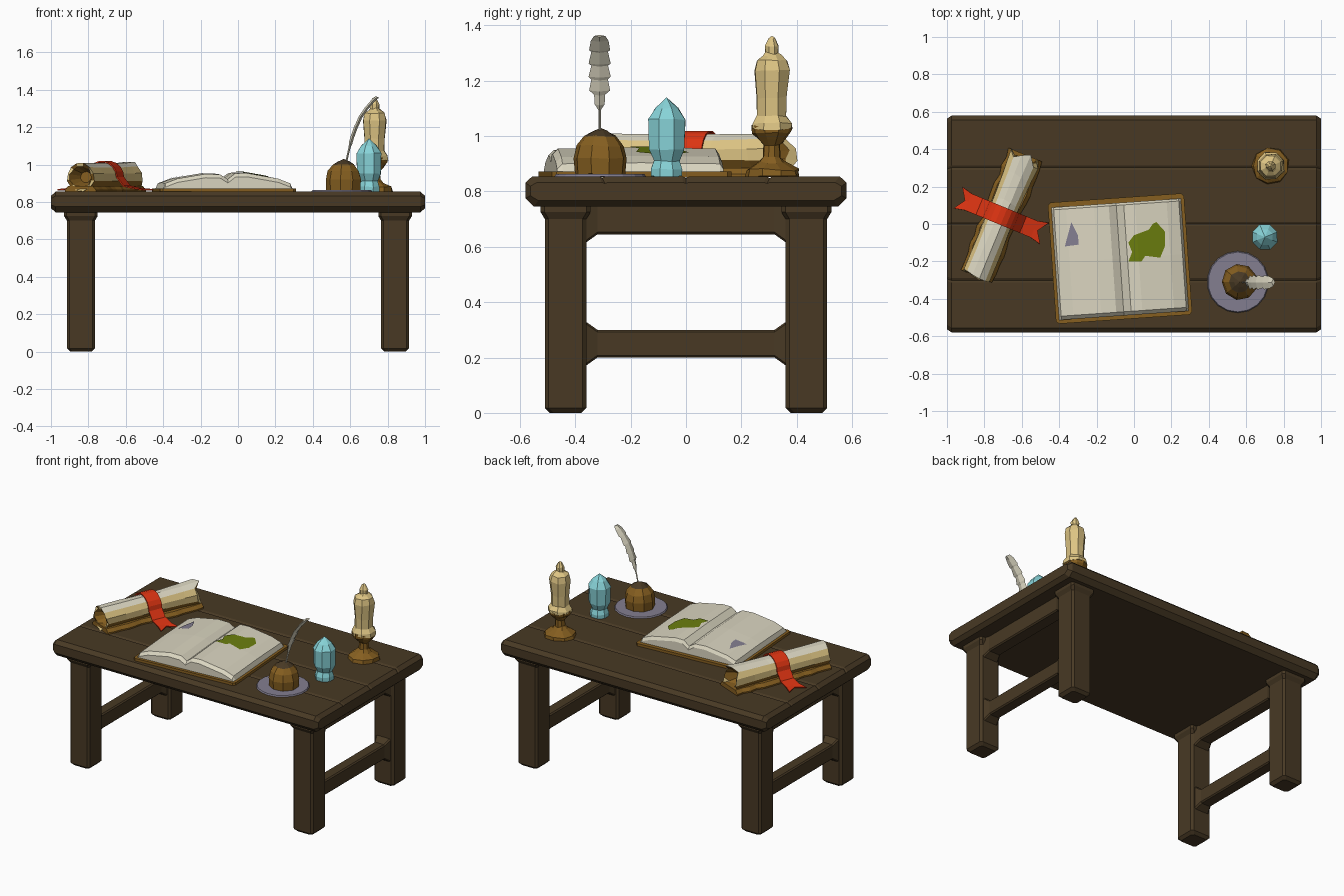
import bpy, bmesh, math, random
from mathutils import Vector, Matrix

if "Cube" in bpy.data.objects:
    bpy.data.objects.remove(bpy.data.objects["Cube"])

random.seed(4)

def material(name, r, g, b):
    """Flat colour given as sRGB 0-255, stored as linear."""
    m = bpy.data.materials.new(name)
    lin = lambda c: ((c / 255 + 0.055) / 1.055) ** 2.4 if c > 10 else c / 255 / 12.92
    m.diffuse_color = (lin(r), lin(g), lin(b), 1)
    m.use_nodes = True
    m.node_tree.nodes["Principled BSDF"].inputs["Base Color"].default_value = m.diffuse_color
    return m

WOOD = material("dark wood", 72, 57, 36)
PAGE = material("page cream", 219, 214, 193)
WAX = material("wax tan", 222, 197, 132)
BRASS = material("aged brown", 134, 95, 32)
RED = material("ribbon red", 222, 52, 18)
CYAN = material("crystal cyan", 136, 212, 217)
LILAC = material("grey lilac", 131, 126, 144)
GREEN = material("stain green", 107, 126, 14)

def finish(name, bm, mats, rule=None, loc=(0, 0, 0), rot=0):
    bmesh.ops.remove_doubles(bm, verts=bm.verts, dist=1e-5)
    bmesh.ops.recalc_face_normals(bm, faces=bm.faces)
    bm.normal_update()
    if rule:
        for f in bm.faces:
            f.material_index = rule(f.normal, f.calc_center_median())
    me = bpy.data.meshes.new(name)
    bm.to_mesh(me)
    bm.free()
    for m in mats:
        me.materials.append(m)
    ob = bpy.data.objects.new(name, me)
    ob.location = loc
    ob.rotation_euler = (0, 0, rot)
    bpy.context.collection.objects.link(ob)
    return ob

def loft(name, rings, mats, closed=True, caps=True, **kw):
    """Skin a list of equal-length point rings."""
    bm = bmesh.new()
    vs = [[bm.verts.new(p) for p in ring] for ring in rings]
    n = len(rings[0])
    for a, b in zip(vs, vs[1:]):
        for i in range(n if closed else n - 1):
            j = (i + 1) % n
            bm.faces.new((a[i], a[j], b[j], b[i]))
    if caps:
        bm.faces.new(vs[0][::-1])
        bm.faces.new(vs[-1])
    return finish(name, bm, mats, **kw)

def lathe(name, x, y, profile, n, mats, jitter=0.0, **kw):
    rings = []
    for r, z in profile:
        rings.append([(r * math.cos(t) * (1 + random.uniform(-jitter, jitter)),
                       r * math.sin(t) * (1 + random.uniform(-jitter, jitter)),
                       z + random.uniform(-jitter, jitter) * 0.1 * (r > 0))
                      for t in (math.tau * (i + 0.5) / n for i in range(n))])
    return loft(name, rings, mats, caps=False, loc=(x, y, 0), **kw)

def rect(hx, hy, c):
    """Chamfered rectangle outline."""
    return [(hx - c, -hy), (hx, -hy + c), (hx, hy - c), (hx - c, hy),
            (-hx + c, hy), (-hx, hy - c), (-hx, -hy + c), (-hx + c, -hy)]

# --- Table top: plank profile with shallow seams, chamfered ends
half = [(0.0, 0.848), (0.012, 0.855), (0.29, 0.855), (0.302, 0.848), (0.314, 0.855),
        (0.555, 0.855), (0.58, 0.832), (0.58, 0.775), (0.55, 0.745)]
outline = half + [(-y, z) for y, z in half[:0:-1]]
top_rings = []
for x, s in ((-1, 0.6), (-0.975, 1), (0.975, 1), (1, 0.6)):
    sy = 1 if s == 1 else 0.97
    top_rings.append([(x, y * sy, 0.8 + (z - 0.8) * s) for y, z in outline])
loft("table_top", top_rings, [WOOD])

# --- Legs, aprons and stretchers
for sx, side in ((-1, "left"), (1, "right")):
    for sy, end in ((-1, "front"), (1, "back")):
        loft(f"{end}_{side}_leg",
             [[(px, py, z) for px, py in rect(0.075 + d, 0.075 + d, 0.014)]
              for z, d in ((0, -0.018), (0.018, 0), (0.70, 0), (0.725, 0.015), (0.75, 0.015))],
             [WOOD], loc=(sx * 0.84, sy * 0.435, 0))
    for part, zc, hz, hx in (("stretcher", 0.25, 0.05, 0.04), ("apron", 0.70, 0.055, 0.045)):
        loft(f"{side}_{part}",
             [[(px, y, zc + pz) for px, pz in rect(hx + d * 0.5, hz + d, 0.008)]
              for y, d in ((-0.37, 0.035), (-0.355, 0.025), (-0.32, 0),
                           (0.32, 0), (0.355, 0.025), (0.37, 0.035))],
             [WOOD], loc=(sx * 0.84, 0, 0))

# --- Open book
BOOK, TILT = Vector((-0.075, -0.185, 0)), math.radians(4)
loft("book_cover", [[(x, y, z) for x, y in rect(0.365, 0.325, 0.015)] for z in (0.85, 0.872)],
     [BRASS], loc=BOOK, rot=TILT)
surface = [(-0.335, 0.90), (-0.27, 0.925), (-0.12, 0.95), (-0.04, 0.947), (0, 0.922),
           (0.04, 0.953), (0.10, 0.955), (0.27, 0.925), (0.335, 0.90)]
block = [(-0.348, 0.87)] + surface + [(0.348, 0.87)]
loft("book_pages",
     [[(x, y, z + (dz if z > 0.88 else 0)) for x, z in block]
      for y, dz in ((-0.305, -0.02), (-0.285, 0), (0, 0.004), (0.285, 0), (0.298, -0.02))],
     [PAGE], loc=BOOK, rot=TILT)

def page_height(x):
    for (x0, z0), (x1, z1) in zip(surface, surface[1:]):
        if x0 <= x <= x1:
            return z0 + (z1 - z0) * (x - x0) / (x1 - x0)
    return 0.9

def page_mark(name, pts, mat):
    """Thin mark that follows the page curve (points in table coordinates)."""
    bm = bmesh.new()
    inv = Matrix.Rotation(-TILT, 3, 'Z')
    f = bm.faces.new([bm.verts.new(inv @ (Vector((x, y, 0)) - BOOK)) for x, y in pts])
    bmesh.ops.triangulate(bm, faces=[f])
    for axis, cuts in (((1, 0, 0), [x for x, _ in surface]), ((0, 1, 0), [0])):
        for c in cuts:
            bmesh.ops.bisect_plane(bm, geom=bm.verts[:] + bm.edges[:] + bm.faces[:],
                                   plane_co=Vector(axis) * c, plane_no=axis)
    for v in bm.verts:
        v.co.z = page_height(v.co.x) + 0.004 * (1 - abs(v.co.y) / 0.285) + 0.004
    finish(name, bm, [mat], loc=BOOK, rot=TILT)

page_mark("green_drawing", [(-0.03, -0.20), (0.04, -0.20), (0.06, -0.17), (0.14, -0.18), (0.165, -0.12),
                            (0.165, -0.04), (0.12, 0.01), (0.10, 0.0), (0.08, -0.03), (0.0, -0.06),
                            (-0.03, -0.10), (-0.01, -0.15)], GREEN)
page_mark("grey_drawing", [(-0.37, -0.12), (-0.295, -0.11), (-0.30, -0.06), (-0.335, 0.01)], LILAC)

# --- Scroll: worn tube with hollow ends, lying on a ragged brown sheet
SPOT, TURN, N = (-0.71, 0.045, 0), math.radians(67.5), 12
rings = []
for x, r, rag in ((-0.27, 0.03, 0), (-0.34, 0.058, 0.015), (-0.345, 0.077, 0.02), (-0.22, 0.076, 0.02),
                  (-0.08, 0.075, 0.01), (0.08, 0.075, 0.01), (0.22, 0.078, 0.02),
                  (0.335, 0.084, 0.03), (0.33, 0.062, 0.02), (0.26, 0.03, 0)):
    ring = []
    for i in range(N):
        t = math.tau * (i + 0.5) / N
        rr = r * random.uniform(0.96, 1.03)
        ring.append((x + random.uniform(-rag, rag), rr * 1.04 * math.cos(t), 0.933 + rr * math.sin(t)))
    rings.append(ring)

def scroll_rule(n, c):
    if abs(c.x) > 0.25 and math.hypot(c.y, c.z - 0.933) < 0.058:
        return 2                        # hollow ends
    if n.z < -0.3:
        return 2                        # underside
    return 0 if n.z > 0.8 else 1        # pale top, tan flanks

loft("scroll", rings, [PAGE, WAX, BRASS], rule=scroll_rule, loc=SPOT, rot=TURN)
steps = 14
edge = [(-0.35 + 0.7 * i / steps, -0.085 - random.uniform(0, 0.02)) for i in range(steps + 1)]
edge += [(0.35 - 0.7 * i / steps, 0.085 + random.uniform(0, 0.02)) for i in range(steps + 1)]
loft("scroll_loose_edge", [[(x, y * s, z) for x, y in edge] for z, s in ((0.853, 1), (0.864, 1), (0.885, 0.8))],
     [BRASS], loc=SPOT, rot=TURN)

# --- Ribbon over the scroll with forked tails
arch = [(0.086 * math.cos(t), 0.933 + 0.084 * math.sin(t)) for t in (math.radians(a) for a in range(0, 181, 20))]
path = [(0.25, 0.866), (0.19, 0.872), (0.125, 0.885)] + arch + [(-0.125, 0.885), (-0.19, 0.872), (-0.25, 0.866)]
strips = []
for k, (u, z) in enumerate(path):
    w = 0.062 if abs(u) > 0.2 else 0.048
    mid = u * 0.84 if k in (0, len(path) - 1) else u
    strips.append([(-w, u, z), (0, mid, z), (w, u, z)])
ribbon = loft("ribbon", strips, [RED], closed=False, caps=False, loc=SPOT, rot=TURN)
mod = ribbon.modifiers.new("thickness", 'SOLIDIFY')
mod.thickness = 0.007
mod.offset = 0

# --- Candle and holder
lathe("candle_holder", 0.73, 0.31,
      [(0, 0.853), (0.10, 0.855), (0.095, 0.878), (0.05, 0.905), (0.032, 0.925), (0.03, 0.965),
       (0.05, 0.99), (0.07, 1.01), (0.075, 1.035), (0, 1.035)], 9, [BRASS], jitter=0.05)
lathe("candle", 0.73, 0.31,
      [(0, 1.025), (0.078, 1.025), (0.076, 1.045), (0.057, 1.07), (0.058, 1.14), (0.068, 1.235),
       (0.058, 1.275), (0.034, 1.292), (0.026, 1.30), (0.027, 1.325), (0.012, 1.352), (0, 1.362)],
      8, [WAX], jitter=0.05)

# --- Crystal
lathe("crystal", 0.70, -0.07,
      [(0, 0.853), (0.06, 0.855), (0.06, 0.88), (0.05, 0.91), (0.07, 0.95), (0.072, 1.06),
       (0.045, 1.10), (0, 1.14)], 8, [CYAN], jitter=0.03)

# --- Inkwell on its saucer, dark at the mouth
lathe("saucer", 0.555, -0.31, [(0, 0.853), (0.165, 0.855), (0.16, 0.863), (0, 0.864)], 18, [LILAC])
lathe("inkwell", 0.565, -0.31,
      [(0, 0.86), (0.093, 0.862), (0.097, 0.92), (0.085, 0.965), (0.058, 1.0), (0.03, 1.018), (0, 1.03)],
      9, [BRASS, WOOD], jitter=0.03, rule=lambda n, c: int(c.z > 1.008))

# --- Quill: flat feather on a thin curved shaft
feather = [(0.575, 1.0, 0.004), (0.597, 1.095, 0.005), (0.602, 1.115, 0.018), (0.612, 1.15, 0.02),
           (0.618, 1.165, 0.038), (0.632, 1.205, 0.03), (0.638, 1.215, 0.04), (0.655, 1.255, 0.03),
           (0.66, 1.262, 0.04), (0.69, 1.305, 0.03), (0.695, 1.31, 0.038), (0.725, 1.345, 0.032),
           (0.745, 1.362, 0.02)]
loft("quill", [[(x + min(w, 0.009), 0, z - 0.004), (x, w, z), (x - min(w, 0.009), 0, z + 0.004), (x, -w, z)]
               for x, z, w in feather], [PAGE], loc=(0, -0.312, 0))
